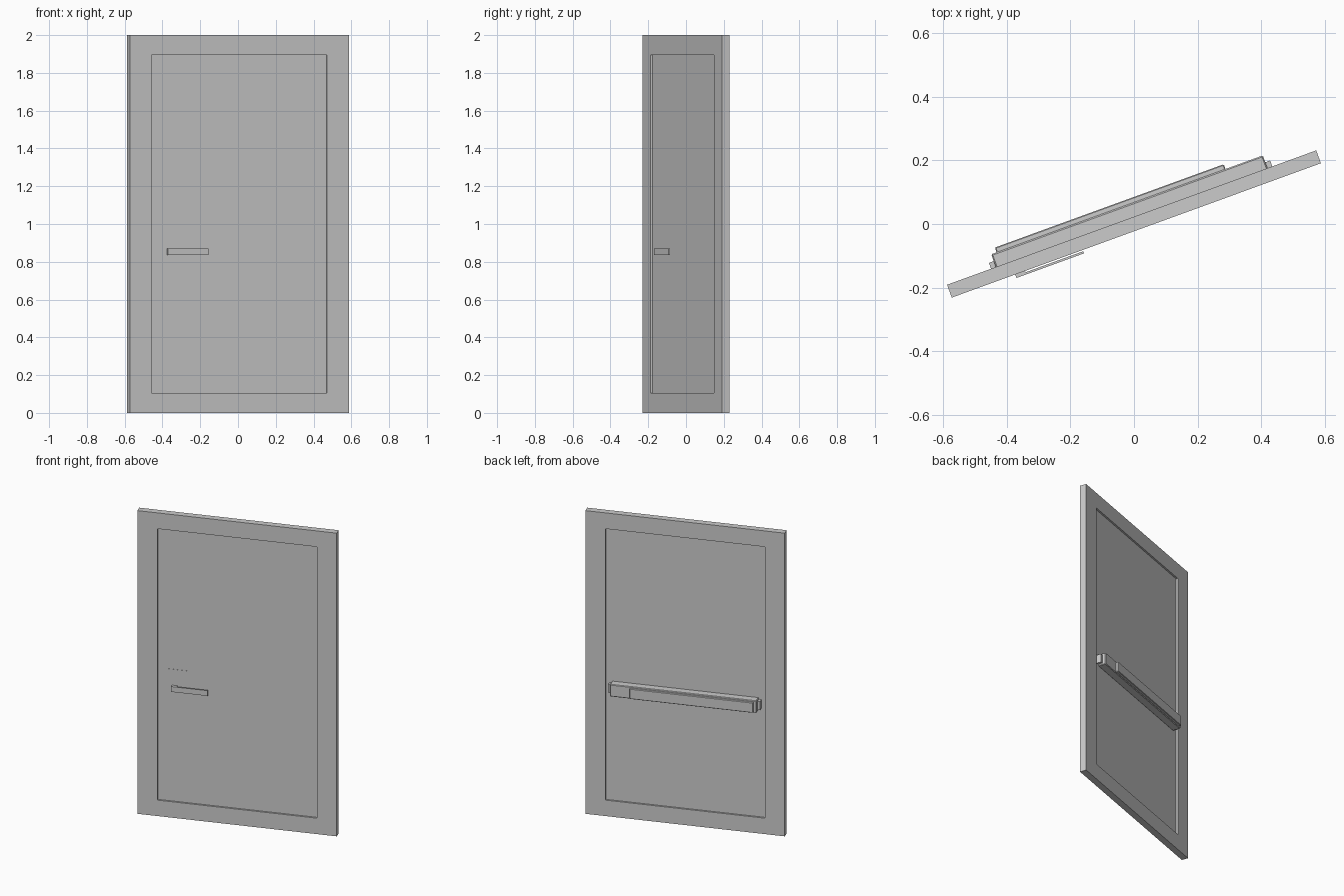
import bpy, bmesh
from math import radians

if "Cube" in bpy.data.objects:
    bpy.data.objects.remove(bpy.data.objects["Cube"])

ANGLE = radians(20)   # the whole door is turned about z


def finish(name, bm, bevel=0.0):
    bmesh.ops.recalc_face_normals(bm, faces=bm.faces)
    me = bpy.data.meshes.new(name)
    bm.to_mesh(me)
    bm.free()
    ob = bpy.data.objects.new(name, me)
    ob.rotation_euler.z = ANGLE
    bpy.context.collection.objects.link(ob)
    if bevel:
        mod = ob.modifiers.new("bevel", 'BEVEL')
        mod.width = bevel
        mod.segments = 1
    return ob


def box(name, x, y, z, bevel=0.0):
    """Box from (min, max) ranges, in the door's own axes."""
    bm = bmesh.new()
    for v in bmesh.ops.create_cube(bm, size=1)["verts"]:
        v.co = [r[0] + (c + 0.5) * (r[1] - r[0]) for r, c in zip((x, y, z), v.co)]
    return finish(name, bm, bevel)


def prism(name, outline, z0, z1):
    """Extrude a plan outline upward."""
    bm = bmesh.new()
    face = bm.faces.new([bm.verts.new((x, y, z0)) for x, y in outline])
    ext = bmesh.ops.extrude_face_region(bm, geom=[face])["geom"]
    for v in ext:
        if isinstance(v, bmesh.types.BMVert):
            v.co.z = z1
    return finish(name, bm)


# door slab with a recessed panel on both sides
W, T, H = 0.617, 0.0215, 2.0
PW, PT, PB = 0.494, 0.010, 0.105
bm = bmesh.new()
for v in bmesh.ops.create_cube(bm, size=2)["verts"]:
    v.co = (v.co.x * W, v.co.y * T, (v.co.z + 1) * H / 2)
bm.normal_update()
for face in [f for f in bm.faces if abs(f.normal.y) > 0.9]:
    for depth in (T, PT):          # frame edge, then panel floor
        bmesh.ops.inset_individual(bm, faces=[face], thickness=0.001)
        for v in face.verts:
            v.co.x = PW if v.co.x > 0 else -PW
            v.co.y = depth if v.co.y > 0 else -depth
            v.co.z = H - PB if v.co.z > 1 else PB
finish("door_slab", bm)

# front lever: thin plate and bent lever bar
box("lever_plate", (-0.427, -0.304), (-0.0115, -PT + 0.001), (0.73, 0.975))
prism("lever", [(-0.405, -PT), (-0.405, -0.033), (-0.179, -0.033),
                (-0.179, -0.026), (-0.372, -0.026), (-0.372, -PT)], 0.835, 0.870)

# back push bar: housing, end caps and pressed pad
box("push_bar_housing", (-0.454, 0.454), (PT, 0.064), (0.812, 0.892), 0.004)
for side, s in (("left", -1), ("right", 1)):
    box(f"{side}_end_cap", sorted((s * 0.45, s * 0.470)), (PT, 0.041), (0.824, 0.880))
box("push_pad", (-0.436, 0.329), (0.060, 0.080), (0.818, 0.886), 0.003)
